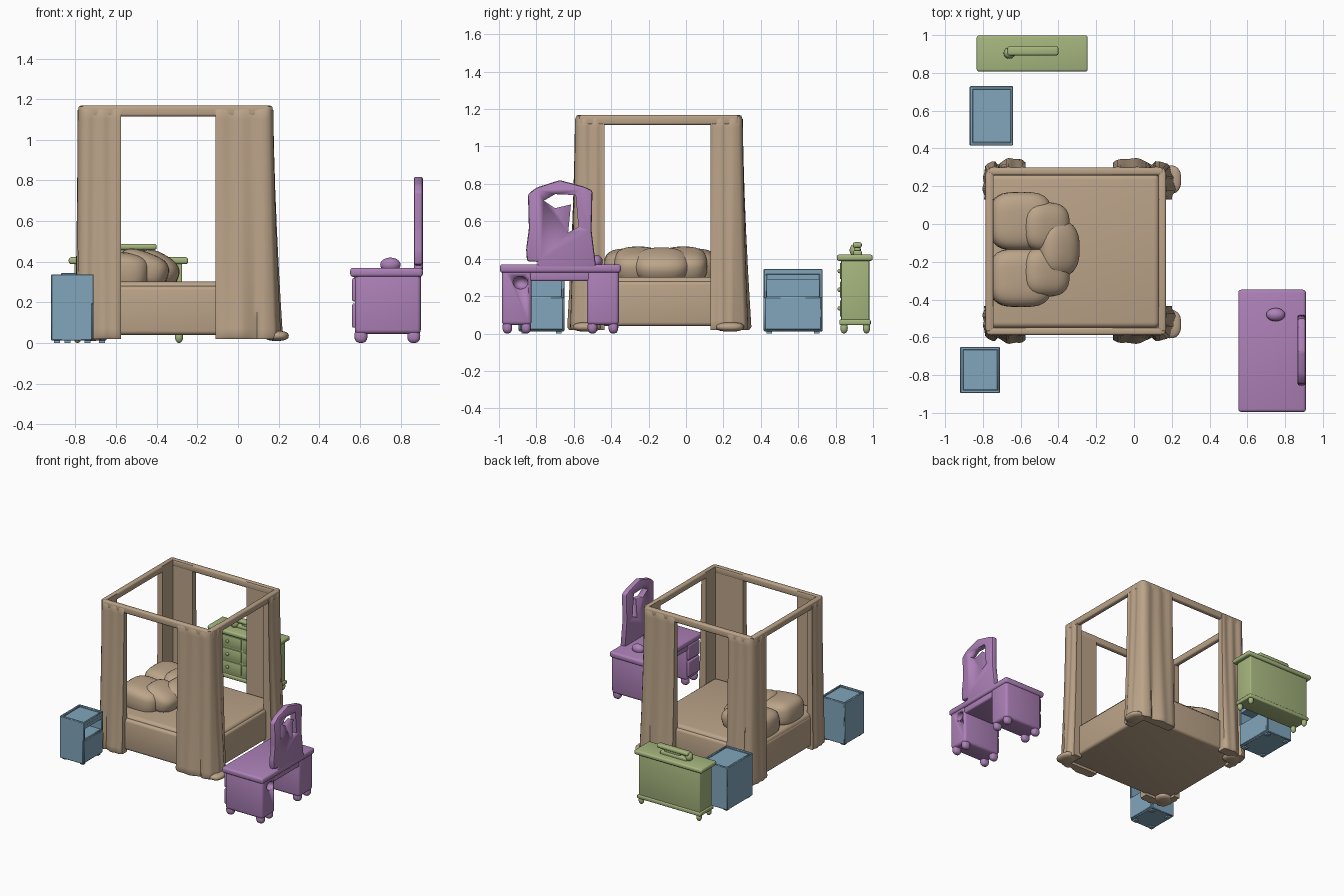
import bpy, bmesh
from math import sin, cos, pi, radians
from mathutils import Vector

if "Cube" in bpy.data.objects:
    bpy.data.objects.remove(bpy.data.objects["Cube"])


def material(name, rgb):
    m = bpy.data.materials.new(name)
    m.diffuse_color = (*rgb, 1)
    m.use_nodes = True
    m.node_tree.nodes["Principled BSDF"].inputs["Base Color"].default_value = m.diffuse_color
    return m


TAN = material("tan_fabric", (0.50, 0.37, 0.25))
PURPLE = material("purple_wood", (0.42, 0.22, 0.48))
GREEN = material("green_wood", (0.38, 0.47, 0.21))
BLUE = material("blue_wood", (0.22, 0.38, 0.50))


def finish(name, bm, mat, angle=40):
    bmesh.ops.recalc_face_normals(bm, faces=bm.faces)
    me = bpy.data.meshes.new(name)
    bm.to_mesh(me)
    bm.free()
    ob = bpy.data.objects.new(name, me)
    bpy.context.collection.objects.link(ob)
    me.materials.append(mat)
    bpy.ops.object.select_all(action='DESELECT')
    ob.select_set(True)
    bpy.context.view_layer.objects.active = ob
    bpy.ops.object.shade_smooth_by_angle(angle=radians(angle))
    return ob


def box(name, x, y, z, mat, bevel=0.0, seg=3):
    """Box from (min, max) pairs, optionally with rounded edges."""
    bm = bmesh.new()
    bmesh.ops.create_cube(bm, size=1)
    for v in bm.verts:
        v.co = Vector([(r[0] + r[1]) / 2 + c * (r[1] - r[0]) for r, c in zip((x, y, z), v.co)])
    if bevel:
        bmesh.ops.bevel(bm, geom=bm.edges[:], offset=bevel, segments=seg, affect='EDGES', profile=0.5)
    return finish(name, bm, mat)


def blob(name, centre, size, mat, power=1.0, tilt=0.0):
    """Superellipsoid: power 1 is an ellipsoid, lower is boxier."""
    bm = bmesh.new()
    bmesh.ops.create_uvsphere(bm, u_segments=28, v_segments=16, radius=1)
    for v in bm.verts:
        p = [abs(c) ** power * (1 if c > 0 else -1) * s for c, s in zip(v.co, size)]
        x, y, z = p
        v.co = Vector((x * cos(tilt) + z * sin(tilt), y, z * cos(tilt) - x * sin(tilt))) + Vector(centre)
    return finish(name, bm, mat, 60)


def plate(name, pts, x, mat, bevel=0.0):
    """Outline in (y, z) extruded along x."""
    bm = bmesh.new()
    f = bm.faces.new([bm.verts.new((x[0], y, z)) for y, z in pts])
    r = bmesh.ops.extrude_face_region(bm, geom=[f])
    for v in r['geom']:
        if isinstance(v, bmesh.types.BMVert):
            v.co.x = x[1]
    if bevel:
        bmesh.ops.bevel(bm, geom=bm.edges[:], offset=bevel, segments=2, affect='EDGES', profile=0.5)
    return finish(name, bm, mat)


def cut(ob, cutter):
    m = ob.modifiers.new("cut", 'BOOLEAN')
    m.object, m.solver = cutter, 'EXACT'
    cutter.hide_render = True
    cutter.hide_viewport = True


def curtain(name, cx, cy, dx, dy, lx, ly, fx, fy):
    """L-shaped drape at a corner; dx, dy point inward, fx, fy are hem flares."""
    t, n, r = 0.04, 12, 0.035
    bm = bmesh.new()
    rings = []
    levels = [0.02, 0.035, 0.07, 0.12, 0.2, 0.35, 0.55, 0.75, 0.95, 1.10, 1.145, 1.165]
    for z in levels:
        w = (1 - z / 1.17) ** 1.6 * (0.75 if z < 0.03 else 1)
        top = 0.012 if z > 1.16 else 0
        out = []
        for i in range(n + 1):
            s = i / n
            b = sin(pi * min(1, s * 1.05 + 0.1)) ** 0.5 if s < 0.85 else 0.6
            out.append((lx + (r - lx) * s, top - fy * w * b - 0.004 * sin(s * 15) * (1 - top * 80)))
        for a in (30, 60):
            out.append((r - r * sin(radians(a)) - fx * w * 0.5, r - r * cos(radians(a)) - fy * w * 0.5))
        for i in range(n + 1):
            s = i / n
            out.append((top - fx * w * (0.6 + 0.4 * sin(pi * s)) - 0.004 * sin(s * 13), r + (ly - r) * s))
        out += [(t, ly), (t, t), (lx, t)]
        rings.append([bm.verts.new((cx + dx * u, cy + dy * v, z)) for u, v in out])
    k = len(rings[0])
    for a, b in zip(rings, rings[1:]):
        for i in range(k):
            bm.faces.new((a[i], a[(i + 1) % k], b[(i + 1) % k], b[i]))
    bm.faces.new(rings[0])
    bm.faces.new(rings[-1])
    finish(name, bm, TAN, 50)


# Four-poster bed: base, mattress, drapes and canopy rails
box("bed_base", (-0.775, 0.15), (-0.575, 0.28), (0.04, 0.28), TAN, 0.02)
box("mattress", (-0.77, 0.135), (-0.55, 0.265), (0.2, 0.302), TAN, 0.03, 4)
curtain("front_left_drape", -0.785, -0.59, 1, 1, 0.21, 0.155, 0.015, 0.045)
curtain("front_right_drape", 0.17, -0.59, -1, 1, 0.28, 0.155, 0.05, 0.045)
curtain("back_left_drape", -0.785, 0.30, 1, -1, 0.21, 0.17, 0.015, 0.05)
curtain("back_right_drape", 0.17, 0.30, -1, -1, 0.28, 0.17, 0.05, 0.05)
for side, y in (("front", -0.568), ("back", 0.278)):
    box(side + "_canopy_rail", (-0.77, 0.155), (y - 0.02, y + 0.02), (1.115, 1.168), TAN, 0.012)
for side, x in (("left", -0.765), ("right", 0.15)):
    box(side + "_canopy_rail", (x - 0.02, x + 0.02), (-0.57, 0.28), (1.115, 1.168), TAN, 0.012)
for side, y in (("front", -0.53), ("back", 0.235)):
    blob(side + "_drape_hem", (0.19, y, 0.035), (0.06, 0.075, 0.025), TAN, 0.8)
    blob(side + "_bed_foot", (-0.72, y, 0.035), (0.06, 0.06, 0.025), TAN, 0.8)

# Pillows
for side, y in (("front", -0.285), ("back", 0.015)):
    blob(side + "_pillow", (-0.60, y, 0.35), (0.165, 0.155, 0.10), TAN, 0.6, 0.1)
    blob(side + "_small_pillow", (-0.47, y + (0.03 if y < 0 else -0.03), 0.365), (0.13, 0.13, 0.085), TAN, 0.7, 0.35)
blob("round_cushion", (-0.40, -0.13, 0.365), (0.115, 0.15, 0.08), TAN, 0.8, 0.5)


# Bedside tables with tray top, open shelf and drawer facing +x
def bedside(tag, x, y, h):
    x0, x1 = x
    y0, y1 = y
    t = 0.018
    box(tag + "_cabinet", (x0, x1 - 0.008), y, (0.012, 0.20), BLUE, 0.004, 1)
    box(tag + "_drawer", (x1 - 0.01, x1), (y0 + 0.006, y1 - 0.006), (0.02, 0.195), BLUE, 0.004, 1)
    box(tag + "_back_panel", (x0, x0 + t), y, (0.19, h), BLUE, 0.004, 1)
    box(tag + "_near_side", (x0, x1), (y0, y0 + t), (0.19, h), BLUE, 0.004, 1)
    box(tag + "_far_side", (x0, x1), (y1 - t, y1), (0.19, h), BLUE, 0.004, 1)
    box(tag + "_top", (x0 + 0.005, x1 - 0.004), (y0 + 0.005, y1 - 0.005), (h - 0.055, h - 0.012), BLUE)
    box(tag + "_top_lip", (x1 - 0.014, x1), y, (h - 0.03, h), BLUE, 0.004, 1)
    for i, fx in enumerate((x0 + 0.03, x1 - 0.03)):
        for j, fy in enumerate((y0 + 0.03, y1 - 0.03)):
            box(f"{tag}_foot_{i}{j}", (fx - 0.015, fx + 0.015), (fy - 0.015, fy + 0.015), (0.0, 0.02), BLUE)


bedside("back_bedside", (-0.87, -0.64), (0.415, 0.73), 0.345)
bedside("front_bedside", (-0.92, -0.71), (-0.895, -0.65), 0.338)

# Chest of drawers facing the bed
box("chest_body", (-0.805, -0.275), (0.83, 0.98), (0.05, 0.40), GREEN, 0.008)
box("chest_top", (-0.833, -0.245), (0.807, 0.998), (0.388, 0.422), GREEN, 0.012)
box("chest_plinth", (-0.815, -0.265), (0.82, 0.988), (0.045, 0.075), GREEN, 0.008)
for r in range(3):
    for c in range(2):
        x, z = -0.785 + c * 0.25, 0.09 + r * 0.10
        box(f"chest_drawer_{r}{c}", (x, x + 0.235), (0.823, 0.84), (z, z + 0.088), GREEN, 0.005, 2)
        blob(f"chest_knob_{r}{c}", (x + 0.118, 0.82, z + 0.044), (0.012, 0.01, 0.012), GREEN)
for i, x in enumerate((-0.79, -0.29)):
    for j, y in enumerate((0.845, 0.965)):
        blob(f"chest_foot_{i}{j}", (x, y, 0.03), (0.02, 0.02, 0.03), GREEN)

# Ornament on the chest
box("ornament_base", (-0.66, -0.43), (0.895, 0.94), (0.41, 0.445), GREEN, 0.01)
box("ornament_stem", (-0.60, -0.46), (0.902, 0.932), (0.43, 0.475), GREEN, 0.01)
box("ornament_bar", (-0.67, -0.40), (0.892, 0.94), (0.458, 0.488), GREEN, 0.012)
blob("ornament_end", (-0.66, 0.905, 0.445), (0.03, 0.03, 0.035), GREEN)

# Dressing table: top, two pedestals, kneehole open right through
box("table_top", (0.552, 0.91), (-0.995, -0.348), (0.325, 0.37), PURPLE, 0.015)
box("table_apron", (0.57, 0.895), (-0.85, -0.50), (0.28, 0.345), PURPLE, 0.012)
for side, y in (("front", (-0.985, -0.825)), ("back", (-0.53, -0.358))):
    ped = box(side + "_pedestal", (0.575, 0.90), y, (0.045, 0.345), PURPLE, 0.02)
    if side == "front":
        cut(ped, blob("pedestal_hole_cutter", (0.90, -0.885, 0.272), (0.05, 0.04, 0.034), PURPLE))
    for r in range(2):
        box(f"{side}_table_drawer_{r}", (0.562, 0.59), (y[0] + 0.012, y[1] - 0.012),
            (0.075 + r * 0.13, 0.195 + r * 0.125), PURPLE, 0.008)
    for i, x in enumerate((0.605, 0.865)):
        for j, fy in enumerate((y[0] + 0.03, y[1] - 0.03)):
            blob(f"{side}_table_foot_{i}{j}", (x, fy, 0.035), (0.032, 0.026, 0.035), PURPLE, 0.8)
blob("table_ornament", (0.75, -0.48, 0.385), (0.05, 0.035, 0.035), PURPLE)

# Mirror with peaked crest and broken opening
mirror = plate("mirror_frame", [(-0.80, 0.35), (-0.48, 0.35), (-0.505, 0.55), (-0.50, 0.765), (-0.545, 0.785),
                                (-0.675, 0.82), (-0.80, 0.78), (-0.845, 0.745), (-0.84, 0.56), (-0.855, 0.45),
                                (-0.85, 0.385), (-0.79, 0.385)],
               (0.865, 0.91), PURPLE, 0.012)
cut(mirror, plate("mirror_opening_cutter", [(-0.76, 0.71), (-0.70, 0.745), (-0.59, 0.74), (-0.575, 0.57),
                                            (-0.63, 0.54), (-0.615, 0.69), (-0.70, 0.67)],
                  (0.8, 1.0), PURPLE))
